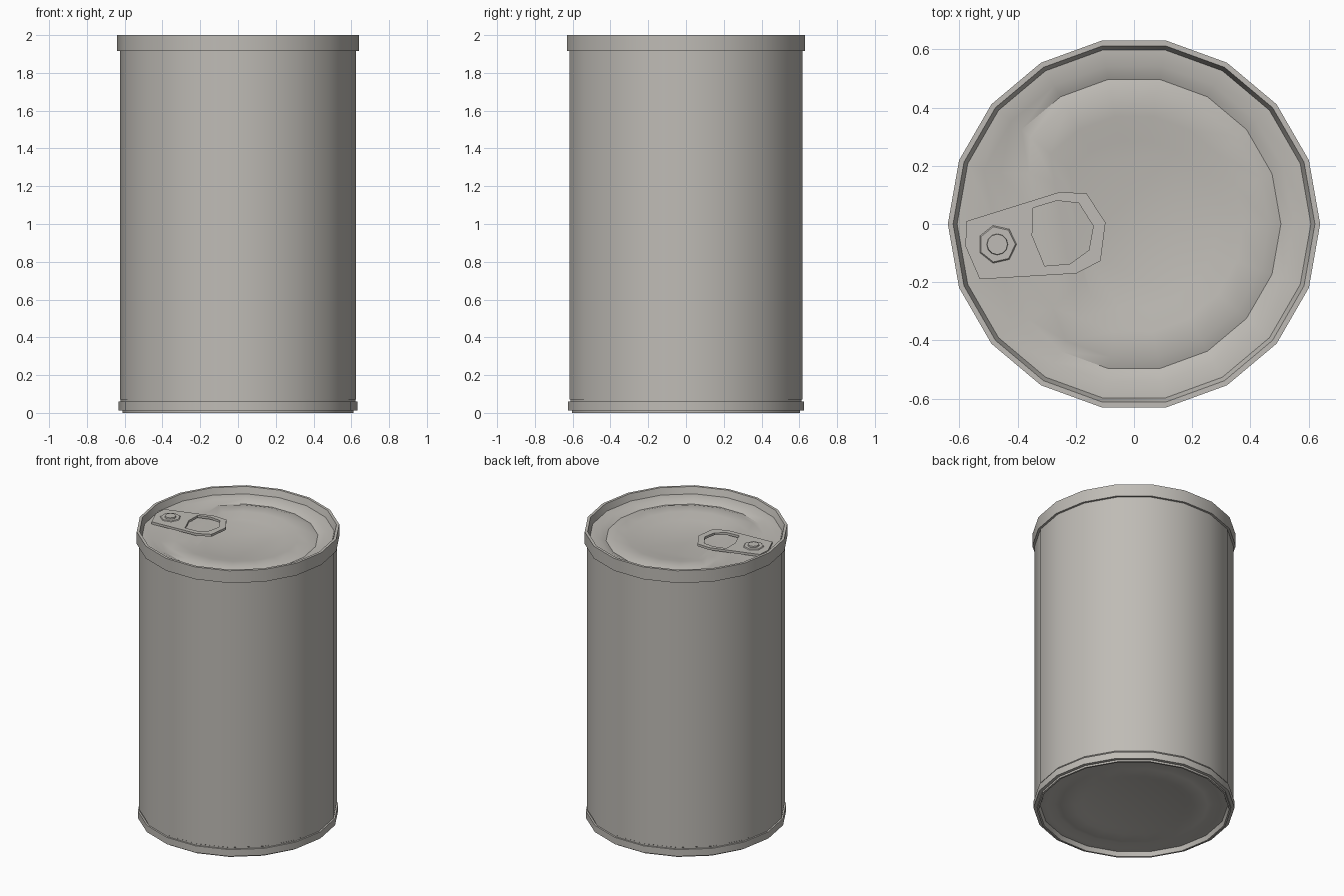
import bpy, bmesh, math
from mathutils import Vector

if "Cube" in bpy.data.objects:
    bpy.data.objects.remove(bpy.data.objects["Cube"], do_unlink=True)

SIDES = 18
TAB_DIR = Vector((math.cos(math.radians(190)), math.sin(math.radians(190)), 0))

metal = bpy.data.materials.new("warm grey metal")
metal.use_nodes = True
colour = (0.52, 0.50, 0.465, 1)
metal.diffuse_color = colour
bsdf = metal.node_tree.nodes["Principled BSDF"]
bsdf.inputs["Base Color"].default_value = colour
bsdf.inputs["Roughness"].default_value = 0.6


def finish(name, bm, angle=35):
    mesh = bpy.data.meshes.new(name)
    bm.to_mesh(mesh)
    bm.free()
    mesh.materials.append(metal)
    obj = bpy.data.objects.new(name, mesh)
    bpy.context.collection.objects.link(obj)
    bpy.ops.object.select_all(action="DESELECT")
    obj.select_set(True)
    bpy.context.view_layer.objects.active = obj
    bpy.ops.object.shade_smooth_by_angle(angle=math.radians(angle))
    return obj


def ring(bm, radius, z, flat=None, sides=SIDES, centre=(0, 0)):
    """Loop of vertices; flat cuts the loop straight on the tab side."""
    verts = []
    for i in range(sides):
        a = math.tau * i / sides
        p = Vector((radius * math.cos(a), radius * math.sin(a), 0))
        if flat and p.dot(TAB_DIR) > flat:
            p -= TAB_DIR * (p.dot(TAB_DIR) - flat)
        verts.append(bm.verts.new((p.x + centre[0], p.y + centre[1], z)))
    return verts


def bridge(bm, a, b):
    n = len(a)
    for i in range(n):
        j = (i + 1) % n
        bm.faces.new((a[i], a[j], b[j], b[i]))


def lathe(name, profile, cap_start=False, cap_end=False, **kw):
    bm = bmesh.new()
    rings = [ring(bm, *p, **kw) for p in profile]
    for a, b in zip(rings, rings[1:]):
        bridge(bm, a, b)
    if cap_start:
        bm.faces.new(rings[0][::-1])
    if cap_end:
        bm.faces.new(rings[-1])
    return finish(name, bm)


# Cylindrical wall
lathe("can_wall", [(0.622, 0.06), (0.622, 0.07), (0.625, 0.072), (0.625, 1.92)])

# Bottom: ringed panel, foot and seam
lathe("bottom_end", [
    (0.33, 0.045), (0.375, 0.033), (0.465, 0.033), (0.5, 0.042), (0.55, 0.03),
    (0.59, 0.03), (0.6, 0), (0.612, 0), (0.612, 0.013), (0.633, 0.013),
    (0.633, 0.06), (0.615, 0.06)], cap_start=True)

# Top seam
lathe("top_rim", [(0.615, 1.915), (0.64, 1.915), (0.64, 2), (0.622, 2), (0.608, 1.955)])

# Lid with a groove and a sunken centre, both cut straight beside the tab
lathe("lid", [
    (0.608, 1.955), (0.55, 1.953, 0.475), (0.505, 1.932, 0.42),
    (0.465, 1.945, 0.325), (0.375, 1.943, 0.245), (0.29, 1.922, 0.2)], cap_end=True)

# Pull tab: a plate with a finger hole
outer = [(-.575, .01), (-.255, .11), (-.163, .105), (-.098, .005),
         (-.115, -.127), (-.198, -.17), (-.53, -.19), (-.58, -.075)]
hole = [(-.348, .055), (-.265, .08), (-.19, .072), (-.14, -.007),
        (-.155, -.09), (-.22, -.137), (-.307, -.144), (-.35, -.04)]
bm = bmesh.new()
loops = [[bm.verts.new((x, y, z)) for x, y in pts]
         for pts, z in ((outer, 1.958), (outer, 1.974), (hole, 1.974), (hole, 1.958))]
for k in range(4):
    bridge(bm, loops[k], loops[(k + 1) % 4])
bmesh.ops.recalc_face_normals(bm, faces=bm.faces)
finish("pull_tab", bm)

# Rivet and its washer
spot = (-0.47, -0.07)
lathe("rivet_washer", [(0.07, 1.97), (0.062, 1.979)], cap_end=True, sides=7, centre=spot)
lathe("rivet", [(0.037, 1.975), (0.035, 1.988)], cap_end=True, sides=12, centre=spot)
